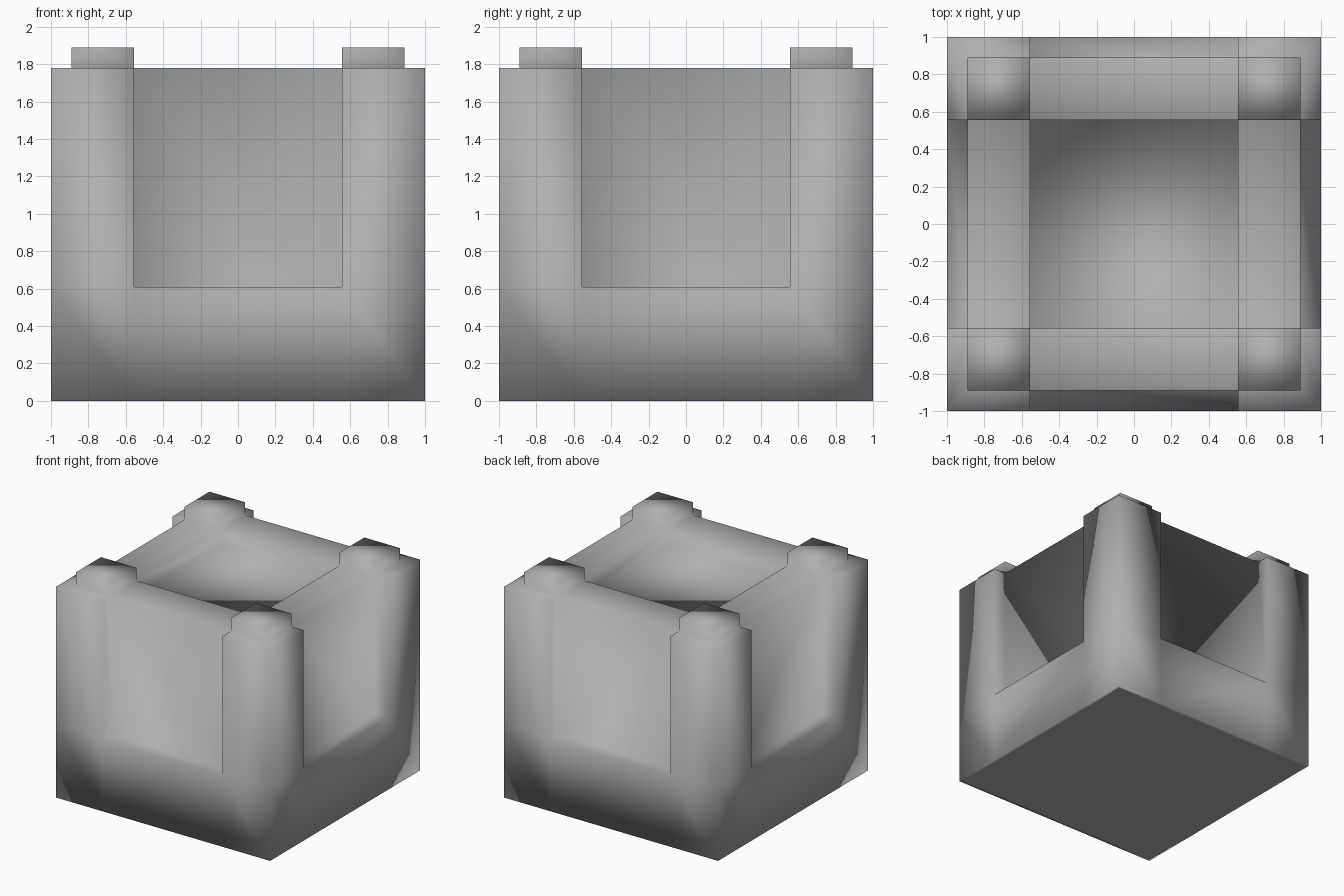
import bpy, bmesh
from mathutils import Matrix, Vector

if "Cube" in bpy.data.objects:
    bpy.data.objects.remove(bpy.data.objects["Cube"])

OUTER, PANEL, INNER = 1.0, 0.89, 0.557           # half widths in plan
LEDGE, FLOOR, RIM, CAP = 0.61, 1.67, 1.78, 1.89  # heights


def boxes(name, bounds, helper=False):
    """One smooth-shaded object made of boxes given as (min corner, max corner)."""
    bm = bmesh.new()
    for lo, hi in bounds:
        lo, hi = Vector(lo), Vector(hi)
        m = Matrix.Translation((lo + hi) / 2) @ Matrix.Diagonal((*(hi - lo), 1))
        bmesh.ops.create_cube(bm, size=1, matrix=m)
    me = bpy.data.meshes.new(name)
    bm.to_mesh(me)
    bm.free()
    ob = bpy.data.objects.new(name, me)
    bpy.context.collection.objects.link(ob)
    if helper:
        ob.hide_render = True
        ob.display_type = 'WIRE'
    return ob


def boolean(target, other, operation):
    mod = target.modifiers.new(other.name, 'BOOLEAN')
    mod.operation, mod.object, mod.solver = operation, other, 'EXACT'


# Solid block body
body = boxes("planter_body", [((-OUTER, -OUTER, 0), (OUTER, OUTER, RIM))])

# Square caps on the four corner posts
spans = [(-PANEL, -INNER), (INNER, PANEL)]
caps = boxes("post_caps", [((x0, y0, RIM - 0.06), (x1, y1, CAP))
                           for x0, x1 in spans for y0, y1 in spans], True)

# Recessed side panels
recesses = []
for a, b in [(-1.2, -PANEL), (PANEL, 1.2)]:
    recesses.append(((-INNER, a, LEDGE), (INNER, b, 2.1)))
    recesses.append(((a, -INNER, LEDGE), (b, INNER, 2.1)))
panels = boxes("panel_recesses", recesses, True)

# Sunken top
well = boxes("top_well", [((-INNER, -INNER, FLOOR), (INNER, INNER, 2.1))], True)

boolean(body, caps, 'UNION')
boolean(body, panels, 'DIFFERENCE')
boolean(body, well, 'DIFFERENCE')

# Apply the cuts and drop the helpers
bpy.context.view_layer.objects.active = body
body.select_set(True)
for mod in list(body.modifiers):
    bpy.ops.object.modifier_apply(modifier=mod.name)
for ob in (caps, panels, well):
    bpy.data.objects.remove(ob)

# Edge loops along the posts and ledge, a tight inset underneath, smooth shading
bm = bmesh.new()
bm.from_mesh(body.data)
cuts = [((s * INNER, 0, 0), (1, 0, 0)) for s in (-1, 1)]
cuts += [((0, s * INNER, 0), (0, 1, 0)) for s in (-1, 1)]
cuts += [((0, 0, LEDGE), (0, 0, 1))]
for co, no in cuts:
    bmesh.ops.bisect_plane(bm, geom=bm.verts[:] + bm.edges[:] + bm.faces[:],
                           dist=1e-4, plane_co=co, plane_no=no)
bm.normal_update()
underside = [f for f in bm.faces if f.normal.z < -0.9]
bmesh.ops.inset_region(bm, faces=underside, thickness=0.03)
for f in bm.faces:
    f.smooth = True
bm.to_mesh(body.data)
bm.free()

# Mid grey finish
mat = bpy.data.materials.new("mid_grey")
mat.diffuse_color = (0.43, 0.43, 0.43, 1)
mat.use_nodes = True
mat.node_tree.nodes["Principled BSDF"].inputs["Base Color"].default_value = mat.diffuse_color
body.data.materials.clear()
body.data.materials.append(mat)
